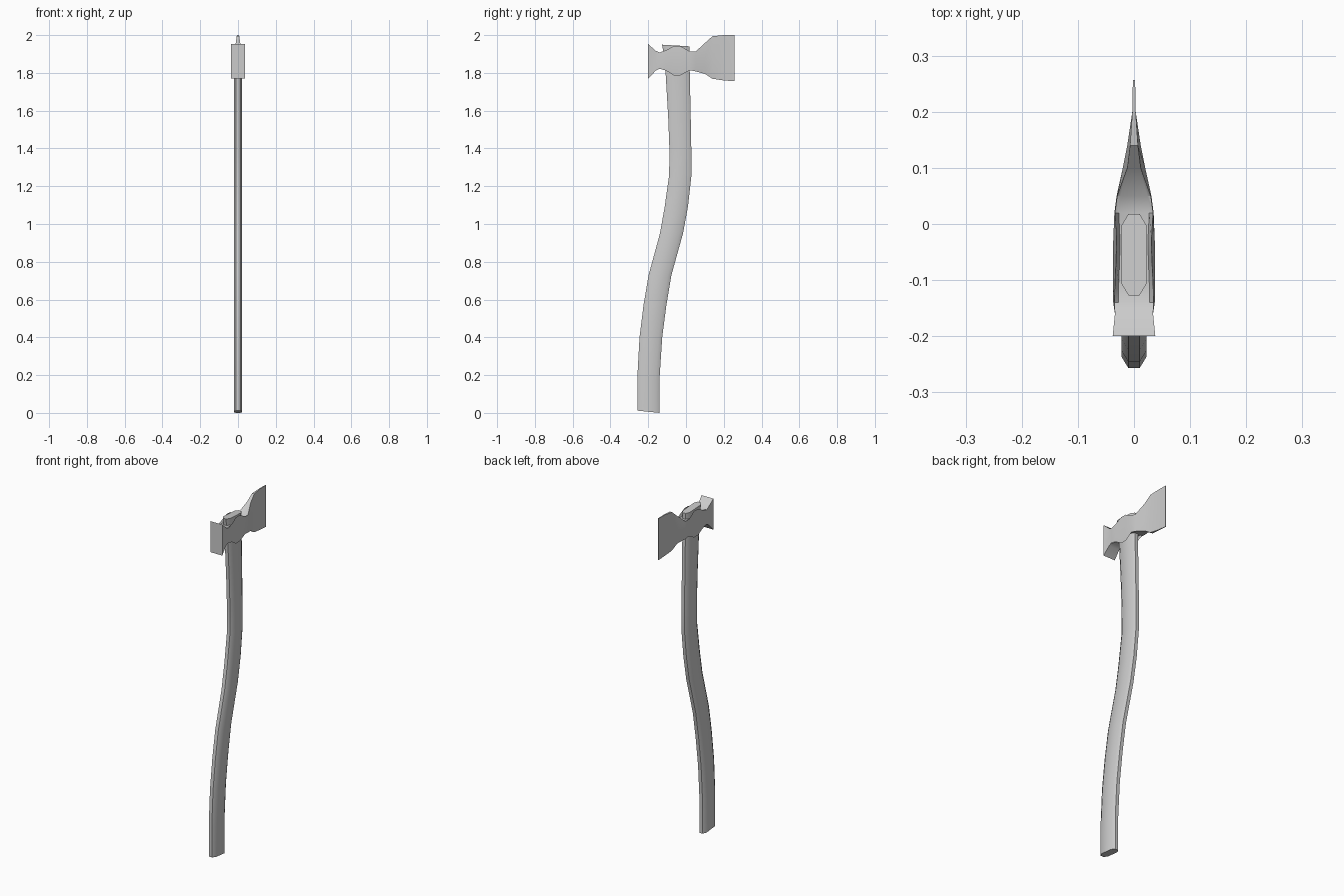
import bpy
import bmesh
import math

if "Cube" in bpy.data.objects:
    bpy.data.objects.remove(bpy.data.objects["Cube"])

grey = bpy.data.materials.new("plain grey")
grey.use_nodes = True
grey.diffuse_color = (0.6, 0.6, 0.6, 1)
grey.node_tree.nodes["Principled BSDF"].inputs["Base Color"].default_value = (0.6, 0.6, 0.6, 1)


def loft(name, rings, angle):
    """Skin a list of closed rings and cap both ends."""
    bm = bmesh.new()
    loops = [[bm.verts.new(p) for p in ring] for ring in rings]
    n = len(loops[0])
    for a, b in zip(loops, loops[1:]):
        for i in range(n):
            j = (i + 1) % n
            bm.faces.new((a[i], a[j], b[j], b[i]))
    bm.faces.new(loops[0])
    bm.faces.new(loops[-1])
    bmesh.ops.recalc_face_normals(bm, faces=bm.faces)
    mesh = bpy.data.meshes.new(name)
    bm.to_mesh(mesh)
    bm.free()
    mesh.materials.append(grey)
    obj = bpy.data.objects.new(name, mesh)
    bpy.context.collection.objects.link(obj)
    bpy.ops.object.select_all(action="DESELECT")
    obj.select_set(True)
    bpy.context.view_layer.objects.active = obj
    bpy.ops.object.shade_smooth_by_angle(angle=math.radians(angle))
    return obj


def handle_ring(front, back, z, tilt=0.0, half=0.022):
    """Flat bar section with chamfered corners."""
    cx, cy = half * 0.45, 0.02
    side = [(cx, front), (half, front + cy), (half, back - cy), (cx, back)]
    outline = side + [(-x, y) for x, y in reversed(side)]
    mid = (front + back) / 2
    return [(x, y, z - tilt * (y - mid)) for x, y in outline]


# Curved handle: front edge, back edge, height, end tilt
handle_path = [
    (-0.257, -0.139, 0.006, 0.1),
    (-0.257, -0.139, 0.20, 0),
    (-0.246, -0.126, 0.40, 0),
    (-0.225, -0.104, 0.57, 0),
    (-0.198, -0.077, 0.73, 0),
    (-0.138, -0.016, 0.95, 0),
    (-0.113, 0.010, 1.09, 0),
    (-0.089, 0.029, 1.26, 0),
    (-0.088, 0.028, 1.40, 0),
    (-0.094, 0.025, 1.56, 0),
    (-0.108, 0.020, 1.80, 0),
    (-0.118, 0.017, 1.90, 0),
    (-0.127, 0.018, 1.945, 0.06),
]
loft("handle", [handle_ring(*p) for p in handle_path], 40)


def head_ring(y, low, high, mid_w, edge_w, in_low, in_high):
    """Head section with a side crest and separate inner top and bottom levels."""
    inner = edge_w * 0.8
    zm = (low + high) / 2
    side = [(inner, in_low), (edge_w, low), (mid_w, zm), (edge_w, high), (inner, in_high)]
    outline = side + [(-x, z) for x, z in reversed(side)]
    return [(x, y, z) for x, z in outline]


# Head from poll to cutting edge: y, low, high, mid width, edge width, inner low, inner high
head_path = [
    (-0.200, 1.770, 1.952, 0.038, 0.038, 1.770, 1.952),
    (-0.160, 1.812, 1.917, 0.033, 0.034, 1.812, 1.917),
    (-0.140, 1.822, 1.908, 0.037, 0.035, 1.822, 1.908),
    (-0.105, 1.812, 1.920, 0.037, 0.034, 1.822, 1.908),
    (-0.065, 1.787, 1.942, 0.037, 0.032, 1.822, 1.908),
    (-0.030, 1.787, 1.942, 0.037, 0.031, 1.822, 1.908),
    (0.020, 1.814, 1.914, 0.035, 0.034, 1.820, 1.906),
    (0.050, 1.808, 1.912, 0.031, 0.030, 1.808, 1.912),
    (0.100, 1.795, 1.958, 0.020, 0.012, 1.795, 1.958),
    (0.140, 1.769, 1.994, 0.012, 0.007, 1.769, 1.994),
    (0.200, 1.760, 2.000, 0.003, 0.003, 1.760, 2.000),
    (0.257, 1.756, 2.000, 0.002, 0.002, 1.756, 2.000),
]
loft("axe_head", [head_ring(*p) for p in head_path], 35)
